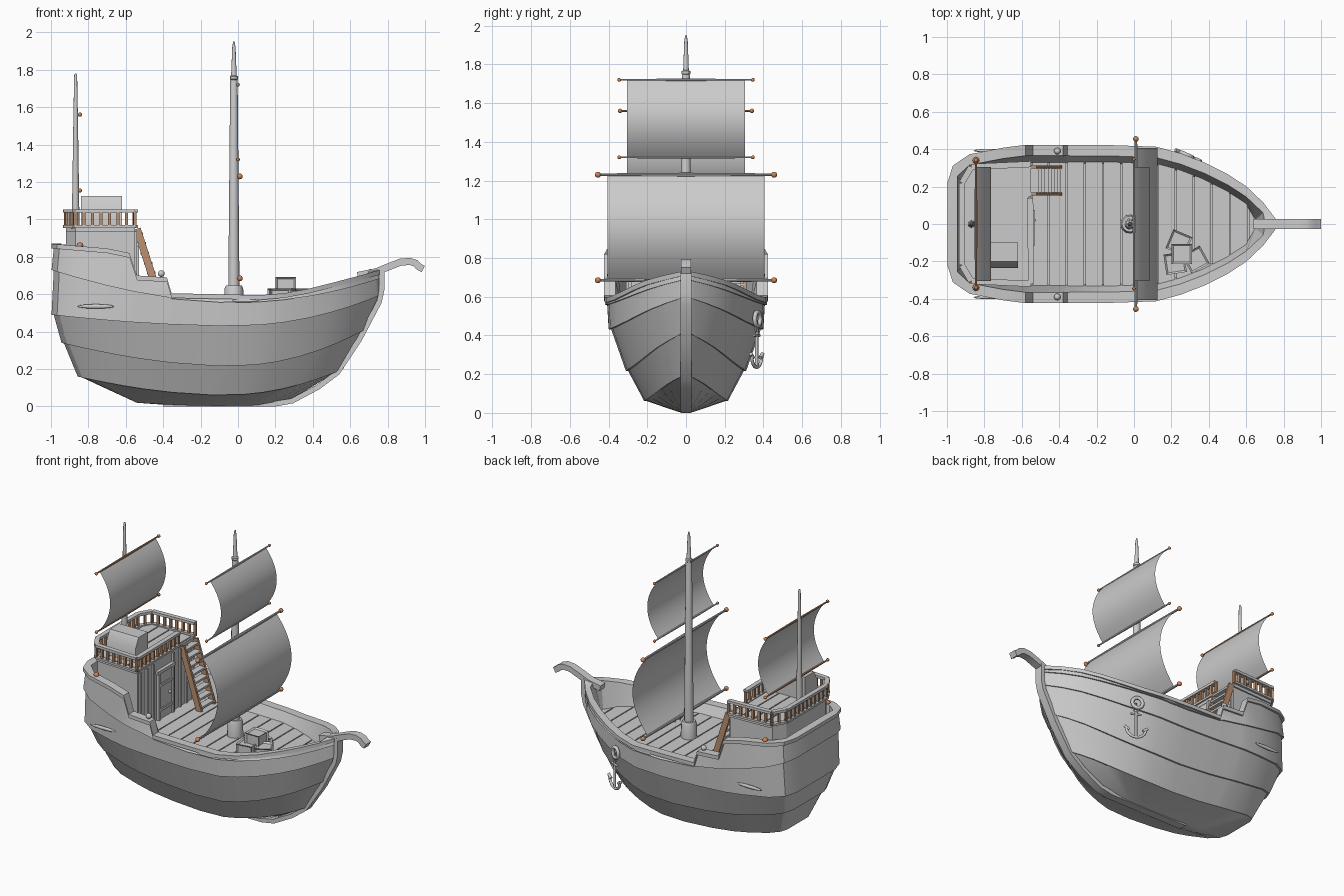
import bpy, bmesh, math
from mathutils import Vector, Matrix

if "Cube" in bpy.data.objects:
    bpy.data.objects.remove(bpy.data.objects["Cube"])

def material(name, c):
    m = bpy.data.materials.new(name); m.diffuse_color = c
    return m
BROWN = material("brown_wood", (0.50, 0.28, 0.16, 1))
ORANGE = material("orange_knob", (0.62, 0.24, 0.09, 1))

def obj(name, verts, faces, mat=None):
    me = bpy.data.meshes.new(name)
    me.from_pydata([tuple(v) for v in verts], [], faces)
    bm = bmesh.new(); bm.from_mesh(me)
    bmesh.ops.recalc_face_normals(bm, faces=bm.faces)
    bm.to_mesh(me); bm.free()
    o = bpy.data.objects.new(name, me)
    bpy.context.collection.objects.link(o)
    if mat: me.materials.append(mat)
    return o

def prism(name, plan, z0, z1, mat=None):
    n = len(plan)
    v = [(x, y, z) for z in (z0, z1) for x, y in plan]
    f = [tuple(range(n)), tuple(range(n, 2*n))] + [(i, (i+1) % n, n+(i+1) % n, n+i) for i in range(n)]
    return obj(name, v, f, mat)

def box(name, c, s, mat=None, rot=0):
    a, b, h = s[0]/2, s[1]/2, s[2]/2
    o = prism(name, [(-a, -b), (a, -b), (a, b), (-a, b)], -h, h, mat)
    o.location = c; o.rotation_euler.z = rot
    return o

def beam(name, a, b, w, t, mat=None):
    a, b = Vector(a), Vector(b)
    o = box(name, (a+b)/2, ((b-a).length, w, t), mat)
    o.rotation_euler = (b-a).to_track_quat('X', 'Z').to_euler()
    return o

def lathe(name, p, prof, n=12, axis='Z', mat=None):
    v = [(r*math.cos(2*math.pi*i/n), r*math.sin(2*math.pi*i/n), z) for r, z in prof for i in range(n)]
    f = [(k*n+i, k*n+(i+1) % n, (k+1)*n+(i+1) % n, (k+1)*n+i) for k in range(len(prof)-1) for i in range(n)]
    f += [tuple(range(n)), tuple(range(len(v)-n, len(v)))]
    o = obj(name, v, f, mat); o.location = p
    if axis == 'Y': o.rotation_euler.x = -math.pi/2
    return o

def ball(name, p, r, mat=None, s=(1, 1, 1)):
    bm = bmesh.new(); bmesh.ops.create_uvsphere(bm, u_segments=12, v_segments=8, radius=r)
    o = obj(name, [], [], mat); bm.to_mesh(o.data); bm.free()
    o.location = p; o.scale = s
    return o

def ribbon(name, path, hw, t):
    """Rectangular section swept along an x-z path."""
    v = []
    for i, (x, z) in enumerate(path):
        a, b = path[max(i-1, 0)], path[min(i+1, len(path)-1)]
        d = Vector((b[0]-a[0], b[1]-a[1])).normalized()
        for sy, st in ((-1, -1), (1, -1), (1, 1), (-1, 1)):
            v.append((x-d.y*t*st, sy*hw, z+d.x*t*st))
    n = len(path)
    f = [(4*k+i, 4*k+(i+1) % 4, 4*k+4+(i+1) % 4, 4*k+4+i) for k in range(n-1) for i in range(4)]
    return obj(name, v, f + [(0, 1, 2, 3), (4*n-4, 4*n-3, 4*n-2, 4*n-1)])

def interp(tab, x):
    for (a, p), (b, q) in zip(tab, tab[1:]):
        if x <= b: return p + (q-p)*max(0, (x-a))/max(b-a, 1e-6)
    return tab[-1][1]

# Hull: plan outline, sheer line and end profiles lofted through strake levels
PLAN = [(-1, 0), (-1, .22), (-.97, .31), (-.88, .37), (-.7, .405), (-.58, .42), (-.54, .42), (-.38, .42),
        (-.355, .42), (-.1, .418), (.12, .41), (.25, .375), (.38, .325), (.5, .265), (.6, .2), (.69, .115), (.75, .04), (.78, 0)]
SHEER = [(-1, .87), (-.7, .845), (-.58, .82), (-.54, .70), (-.38, .69), (-.355, .605), (.12, .595), (.3, .61),
         (.5, .66), (.69, .71), (.78, .735)]
STERN = [(0, -.45), (.05, -.68), (.17, -.86), (.31, -.92), (.48, -.985), (.9, -.985)]
STEM = [(0, .2), (.02, .28), (.1, .43), (.17, .53), (.35, .65), (.56, .75), (.62, .765), (.8, .765)]
LEVELS = [(.005, .02, .01, .04), (.06, .16, .20, .205), (.215, .34, .42, .30), (.43, .49, .60, .388), (.555, .73, .69, .408)]

def row(level, out):
    zm, zs, zb, w = level
    xs, xb = interp(STERN, zs)-out, interp(STEM, zb)+out
    pts = []
    for X, Y in PLAN:
        t = (X+1)/1.78
        s, b = max(0, 1-t/.55)**1.8, max(0, (t-.55)/.45)**2
        z = min(zm+(zs-zm)*s+(zb-zm)*b, interp(SHEER, X)-.03)
        pts.append((xs+(xb-xs)*t, Y/.42*(w+(out if w else 0)), z))
    return pts

def rail(out, dz):
    return [(-1+1.78*(X+1)/1.78 if -.95 < X < .7 else X+(.015-out)*(1 if X < 0 else -1),
             Y/.42*(.41+out), interp(SHEER, X)+dz) for X, Y in PLAN]

def inner(off, z=None):
    return [(min(max(X, -1+off), .78-off*1.4), max(Y-off, 0), interp(SHEER, X) if z is None else z) for X, Y in PLAN]

rows = [row((0, .02, .01, 0), 0), row(LEVELS[0], 0)]
for lv in LEVELS[1:]:
    rows += [row(lv, 0), row(lv, .012)]
rows += [rail(0, -.025), rail(.013, -.025), rail(.013, 0), inner(.055), inner(.095, .52)]
rows.append([(x, 0, z) for x, y, z in rows[-1]])
n = len(PLAN)
hull = obj("hull", [p for r in rows for p in r],
           [(k*n+i, k*n+i+1, k*n+n+i+1, k*n+n+i) for k in range(len(rows)-1) for i in range(n-1)])
m = hull.modifiers.new("mirror", 'MIRROR'); m.use_axis = (False, True, False); m.merge_threshold = .0005

# Stem post and hooked prow
ribbon("stem_post", [(-.4, .014), (.2, .014), (.29, .03), (.43, .105), (.53, .18), (.65, .36), (.755, .56), (.768, .62), (.768, .735)], .028, .014)
ribbon("prow_hook", [(.64, .70), (.74, .72), (.80, .745), (.87, .772), (.92, .775), (.95, .765), (.97, .745), (.99, .735)], .027, .019)

# Plank splinters on the hull sides
for s in (-1, 1):
    ball("hull_crack", (-.76, s*.392, .535), .1, s=(1, .1, .12))
    ball("hull_crack", (.03, s*.405, .565), .08, s=(1, .1, .12))
    ball("rail_knob", (-.41, s*.39, .71), .018)
    ball("stern_knob", (-.845, s*.34, .86), .018, ORANGE)

# Main deck planks
x = -.55
while x < .62:
    x2 = min(x+.09, .66)
    ya, yb = interp(PLAN, x)-.085, interp(PLAN, x2)-.085
    prism("deck_plank", [(x, -ya), (x2, -yb), (x2, yb), (x, ya)], .51, .535)
    x += .097

# Stern cabin with upper deck
CAB = [(-.55, -.32), (-.87, -.305), (-.92, -.22), (-.92, .22), (-.87, .305), (-.55, .32)]
prism("cabin", [(x*.99-.008, y*.97) for x, y in CAB], .5, .94)
prism("upper_deck", CAB, .935, .955)
for i in range(4):
    box("upper_plank", (-.6-.085*i, 0, .957), (.078, .58, .012))
for i in range(9):
    y = -.29+.0725*i
    if abs(y+.02) > .09: box("cabin_rib", (-.549, y, .73), (.018, .016, .41))
box("door", (-.55, -.02, .69), (.02, .14, .32))
for y in (-.095, .055): box("door_post", (-.545, y, .69), (.03, .018, .34))
box("door_lintel", (-.545, -.02, .865), (.03, .19, .022))
for z in (.6, .77): box("door_strap", (-.537, -.02, z), (.01, .13, .018))
ball("door_handle", (-.535, .02, .69), .01)

# Railing around the upper deck
path = [(-.555, .14)] + CAB[:1] + CAB[1:]
for (ax, ay), (bx, by) in zip(path, path[1:]):
    L = math.hypot(bx-ax, by-ay)
    beam("rail_cap", (ax, ay, 1.045), (bx, by, 1.045), .032, .018)
    beam("rail_foot", (ax, ay, .962), (bx, by, .962), .03, .014)
    k = max(1, round(L/.046))
    for i in range(k+1):
        t = i/k
        box("rail_post", (ax+(bx-ax)*t, ay+(by-ay)*t, 1.0), (.016, .016, .085), BROWN, math.atan2(by-ay, bx-ax))

# Ladder
for y in (.16, .305):
    beam("ladder_side", (-.54, y, .95), (-.405, y, .53), .016, .04, BROWN)
for i in range(8):
    t = (i+.5)/8
    box("ladder_step", (-.54+.135*t, .2325, .95-.42*t), (.045, .14, .014))

# Chart desk on the upper deck
desk = [(-.10, .955), (-.235, .955), (-.235, 1.06), (-.20, 1.125), (-.10, 1.125)]
obj("chart_desk", [(x, y, z) for x in (-.84, -.62) for y, z in desk],
    [tuple(range(5)), tuple(range(5, 10))] + [(i, (i+1) % 5, 5+(i+1) % 5, 5+i) for i in range(5)])

# Crates with recessed panels
for c, r, s in (((.22, -.21, .575), .15, .11), ((.33, -.19, .575), .5, .11), ((.24, -.10, .575), -.4, .11), ((.255, -.16, .638), 0.0, .108)):
    o = box("crate", c, (s, s, s), rot=r)
    bm = bmesh.new(); bm.from_mesh(o.data)
    bmesh.ops.inset_individual(bm, faces=bm.faces[:], thickness=.014, depth=-.01)
    bm.to_mesh(o.data); bm.free()

# Masts
MX, ZX = -.022, -.868
lathe("main_mast", (MX, 0, 0), [(.031, .52), (.02, 1.74), (.015, 1.76), (.009, 1.92), (.004, 1.95)])
lathe("mast_foot", (MX, 0, 0), [(.052, .52), (.05, .63), (.042, .648)])
lathe("mast_band", (MX, 0, 0), [(.017, 1.745), (.022, 1.75), (.022, 1.765), (.015, 1.77)])
lathe("mizzen_mast", (ZX, 0, 0), [(.021, .95), (.012, 1.55), (.008, 1.77), (.004, 1.78)])

# Billowing sails between knobbed yards
def sail(name, x0, z0, z1, hw, yard, bulge, r, mat=None):
    k = 16
    v = [(x0+bulge*(1-(2*i/k-1)**2), s*hw, z0+(z1-z0)*i/k) for i in range(k+1) for s in (-1, 0, 1)]
    obj(name, v, [(3*i+j, 3*i+j+1, 3*i+j+4, 3*i+j+3) for i in range(k) for j in (0, 1)])
    for z in (z0, z1):
        lathe(name+"_yard", (x0, 0, z), [(r*.65, -yard), (r, 0), (r*.65, yard)], 10, 'Y', mat)
        for s in (-1, 1): ball(name+"_knob", (x0, s*yard, z), r*1.4, ORANGE)
sail("main_sail", .01, .685, 1.23, .405, .455, .116, .011)
sail("top_sail", 0, 1.32, 1.72, .305, .345, .083, .007)
sail("mizzen_sail", -.845, 1.155, 1.56, .305, .34, .08, .008, BROWN)

# Anchor hanging on the bow side
T = Vector((.91, -.41, 0)); P = Vector((.29, .365, 0))
def tube(name, pts, r, cyclic=False):
    cu = bpy.data.curves.new(name, 'CURVE'); cu.dimensions = '3D'
    cu.bevel_depth = r; cu.bevel_resolution = 2; cu.use_fill_caps = True
    sp = cu.splines.new('POLY'); sp.points.add(len(pts)-1); sp.use_cyclic_u = cyclic
    for q, (u, z) in zip(sp.points, pts): q.co = (*(P+T*u+Vector((0, 0, z))), 1)
    o = bpy.data.objects.new(name, cu); bpy.context.collection.objects.link(o)
circle = [(math.cos(a*math.pi/8), math.sin(a*math.pi/8)) for a in range(16)]
tube("hawse_ring", [(-.01+.034*c, .485+.036*s) for c, s in circle], .012, True)
tube("anchor_ring", [(.015*c, .435+.018*s) for c, s in circle], .005, True)
tube("anchor_chain", [(0, .48), (0, .445)], .006)
tube("anchor_shank", [(0, .42), (0, .24)], .009)
tube("anchor_stock", [(-.035, .40), (.035, .40)], .007)
tube("anchor_arms", [(.065*math.cos(a*math.pi/10), .30+.065*math.sin(a*math.pi/10)) for a in range(10, 21)], .009)
for s in (-1, 1):
    tube("anchor_fluke", [(s*.075, .305), (s*.045, .285)], .01)

# Smooth shading with sharp edges kept
bpy.ops.object.select_all(action='DESELECT')
for o in bpy.context.collection.objects:
    if o.type == 'MESH':
        o.select_set(True); bpy.context.view_layer.objects.active = o
bpy.ops.object.shade_smooth_by_angle(angle=math.radians(30))

for m in bpy.data.materials:
    if m.users and not m.is_grease_pencil:
        m.use_nodes = True
        m.node_tree.nodes["Principled BSDF"].inputs["Base Color"].default_value = m.diffuse_color
